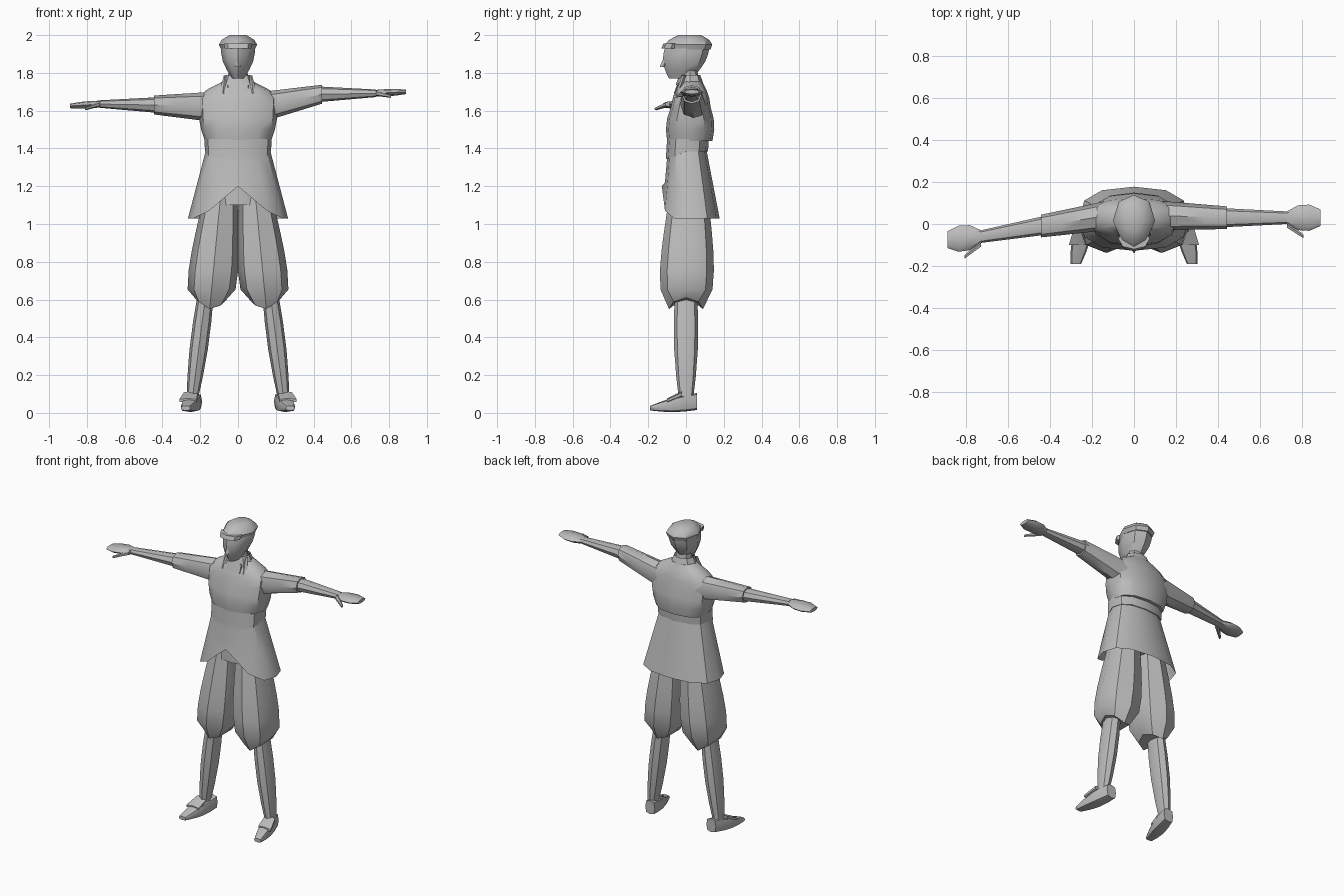
import bpy, bmesh
from math import sin, cos, tau, pi, radians, copysign
from mathutils import Vector

cube = bpy.data.objects.get("Cube")
if cube:
    bpy.data.objects.remove(cube, do_unlink=True)

grey = bpy.data.materials.new("plain grey")
grey.use_nodes = True
grey.diffuse_color = (.5, .5, .5, 1)
shader = grey.node_tree.nodes["Principled BSDF"]
shader.inputs["Base Color"].default_value = grey.diffuse_color

# The two directions a cross-section spreads in, for each direction of travel
SPREAD = {"x": (Vector((0, 1, 0)), Vector((0, 0, 1))),
          "y": (Vector((1, 0, 0)), Vector((0, 0, 1))),
          "z": (Vector((1, 0, 0)), Vector((0, 1, 0)))}


def outline(sides, roundness, taper):
    """Unit cross-section; low roundness is boxy, taper narrows the front."""
    points = []
    for index in range(sides):
        angle = tau * index / sides
        across, along = (copysign(abs(value) ** roundness, value)
                         for value in (sin(angle), -cos(angle)))
        points.append((across * (1 - taper * max(0, -along)), along))
    return points


def span(start, end, size, end_size, swell=(0, 0), skew=1, steps=1,
         axis="z", sides=8, roundness=.9, taper=0):
    """Rings running from start to end, swelling in between."""
    first, second = SPREAD[axis]
    start, end = Vector(start), Vector(end)
    size, end_size, swell = Vector(size), Vector(end_size), Vector(swell)
    rings = []
    for step in range(steps + 1):
        t = step / steps
        centre = start.lerp(end, t)
        radius = size.lerp(end_size, t) + swell * sin(pi * t ** skew)
        rings.append([centre + first * across * radius.x + second * along * radius.y
                      for across, along in outline(sides, roundness, taper)])
    return rings


def build(name, rings, close_start=True, close_end=True):
    """Skin the rings into one object."""
    bm = bmesh.new()
    rows = [[bm.verts.new(point) for point in ring] for ring in rings]
    for low, high in zip(rows, rows[1:]):
        for index in range(len(low)):
            before = index - 1
            bm.faces.new((low[before], low[index], high[index], high[before]))
    if close_start:
        bm.faces.new(rows[0])
    if close_end:
        bm.faces.new(rows[-1])
    bmesh.ops.recalc_face_normals(bm, faces=bm.faces)
    mesh = bpy.data.meshes.new(name)
    bm.to_mesh(mesh)
    bm.free()
    mesh.materials.append(grey)
    part = bpy.data.objects.new(name, mesh)
    bpy.context.collection.objects.link(part)
    bpy.ops.object.select_all(action='DESELECT')
    part.select_set(True)
    bpy.context.view_layer.objects.active = part
    bpy.ops.object.shade_smooth_by_angle(angle=radians(40))


# Head, nose and neck
build("head", span(start=(0, -.03, 1.77), end=(0, .01, 1.95),
                   size=(.03, .06), end_size=(.09, .115),
                   swell=(.02, .025), steps=4, taper=.3))
build("nose", span(start=(0, -.12, 1.83), end=(0, -.1, 1.9),
                   size=(.015, .02), end_size=(.01, .01), sides=4))
build("neck", span(start=(0, .02, 1.66), end=(0, .02, 1.82),
                   size=(.06, .06), end_size=(.05, .04)))

# Flat cap with a short peak
build("cap", span(start=(0, .01, 1.925), end=(0, .02, 2),
                  size=(.09, .12), end_size=(.045, .06),
                  swell=(.03, .03), steps=3, taper=.3))
build("cap_peak", span(start=(0, -.08, 1.93), end=(0, -.07, 1.955),
                       size=(.07, .05), end_size=(.075, .05)))

# Blouse: a full chest, then shoulders sloping in to the collar
chest = span(start=(0, .02, 1.44), end=(0, .025, 1.62),
             size=(.175, .12), end_size=(.21, .105),
             swell=(.01, .015), steps=3, sides=12, roundness=.8)
shoulders = span(start=(0, .025, 1.62), end=(0, .03, 1.755),
                 size=(.21, .105), end_size=(.08, .055),
                 swell=(.05, .01), steps=3, sides=12, roundness=.8)
build("blouse", chest + shoulders[1:])

# Belt, dipping at the front
belt = span(start=(0, .005, 1.385), end=(0, .01, 1.45),
            size=(.175, .112), end_size=(.178, .11), sides=12, roundness=.8)
for point in belt[0]:
    point.z += min(0, point.y) * .4
build("belt", belt)

# Flared tunic skirt, its hem rising to a point at the front
skirt = span(start=(0, .005, 1.41), end=(0, .025, 1.03),
             size=(.165, .1), end_size=(.265, .153),
             steps=2, sides=12, roundness=.8)
for point in skirt[-1]:
    if point.y < 0:
        point.z += max(0, .17 - abs(point.x) * .85)
build("tunic_skirt", skirt, close_end=False)
build("hips", span(start=(0, .02, 1.1), end=(0, .01, 1.36),
                   size=(.18, .11), end_size=(.15, .09), sides=12))

# Collar and neckline
build("collar", span(start=(0, .02, 1.735), end=(0, .02, 1.79),
                     size=(.09, .075), end_size=(.066, .055)),
      close_start=False, close_end=False)
build("neckline", span(start=(0, -.025, 1.69), end=(0, -.01, 1.745),
                       size=(.06, .04), end_size=(.06, .035), roundness=.4))

# Arms: the left is held higher, the right swings forward
POSES = {"left": dict(shoulder=Vector((.13, .04, 1.62)),
                      elbow=Vector((.445, .03, 1.687)),
                      wrist=Vector((.73, .03, 1.692)),
                      tip=Vector((.89, .03, 1.7))),
         "right": dict(shoulder=Vector((-.13, .04, 1.62)),
                       elbow=Vector((-.445, -.01, 1.63)),
                       wrist=Vector((-.73, -.06, 1.635)),
                       tip=Vector((-.89, -.075, 1.625)))}
for side, pose in POSES.items():
    shoulder, elbow, wrist, tip = pose.values()
    build(side + "_sleeve", span(shoulder, elbow, axis="x", steps=3,
                                 size=(.07, .08), end_size=(.054, .05)))
    build(side + "_forearm", span(elbow.lerp(wrist, -.1), wrist, axis="x", steps=2,
                                  size=(.046, .042), end_size=(.03, .02)))
    build(side + "_hand", span(wrist, tip, axis="x", steps=3, swell=(.03, .004),
                               size=(.03, .018), end_size=(.04, .012)))
    thumb_end = wrist.lerp(tip, .5) + Vector((0, -.09, -.02))
    build(side + "_thumb", span(wrist + Vector((0, -.03, 0)), thumb_end, axis="x",
                                size=(.02, .014), end_size=(.01, .008), sides=6))

# Legs: baggy breeches, shins and low shoes
for side, mirror in (("left", 1), ("right", -1)):
    breeches = span(start=(mirror * .15, 0, .55), end=(mirror * .09, .015, 1.17),
                    size=(.08, .09), end_size=(.085, .1),
                    swell=(.05, .05), skew=.55, steps=6)
    for point in breeches[0]:
        point.z += max(0, abs(abs(point.x) - .14) - .03)
    build(side + "_breeches", breeches)
    build(side + "_shin", span(start=(mirror * .245, 0, .05),
                               end=(mirror * .172, 0, .62),
                               size=(.028, .035), end_size=(.043, .06),
                               swell=(.013, .015), steps=4))
    shoe = span(start=(mirror * .225, .057, .06), end=(mirror * .277, -.19, .025),
                size=(.035, .045), end_size=(.025, .012), swell=(.015, .01),
                axis="y", steps=4, roundness=.6)
    for ring in shoe:
        for point in ring:
            point.z = max(0, point.z)
    build(side + "_shoe", shoe)
    build(side + "_shoe_flap", span(start=(mirror * .25, -.02, .1),
                                    end=(mirror * .265, -.1, .065),
                                    size=(.042, .016), end_size=(.052, .012),
                                    axis="y", sides=6))
    build(side + "_collar_flap", span(start=(mirror * .08, -.045, 1.69),
                                      end=(mirror * .07, -.01, 1.785),
                                      size=(.02, .012), end_size=(.006, .01), sides=4))
